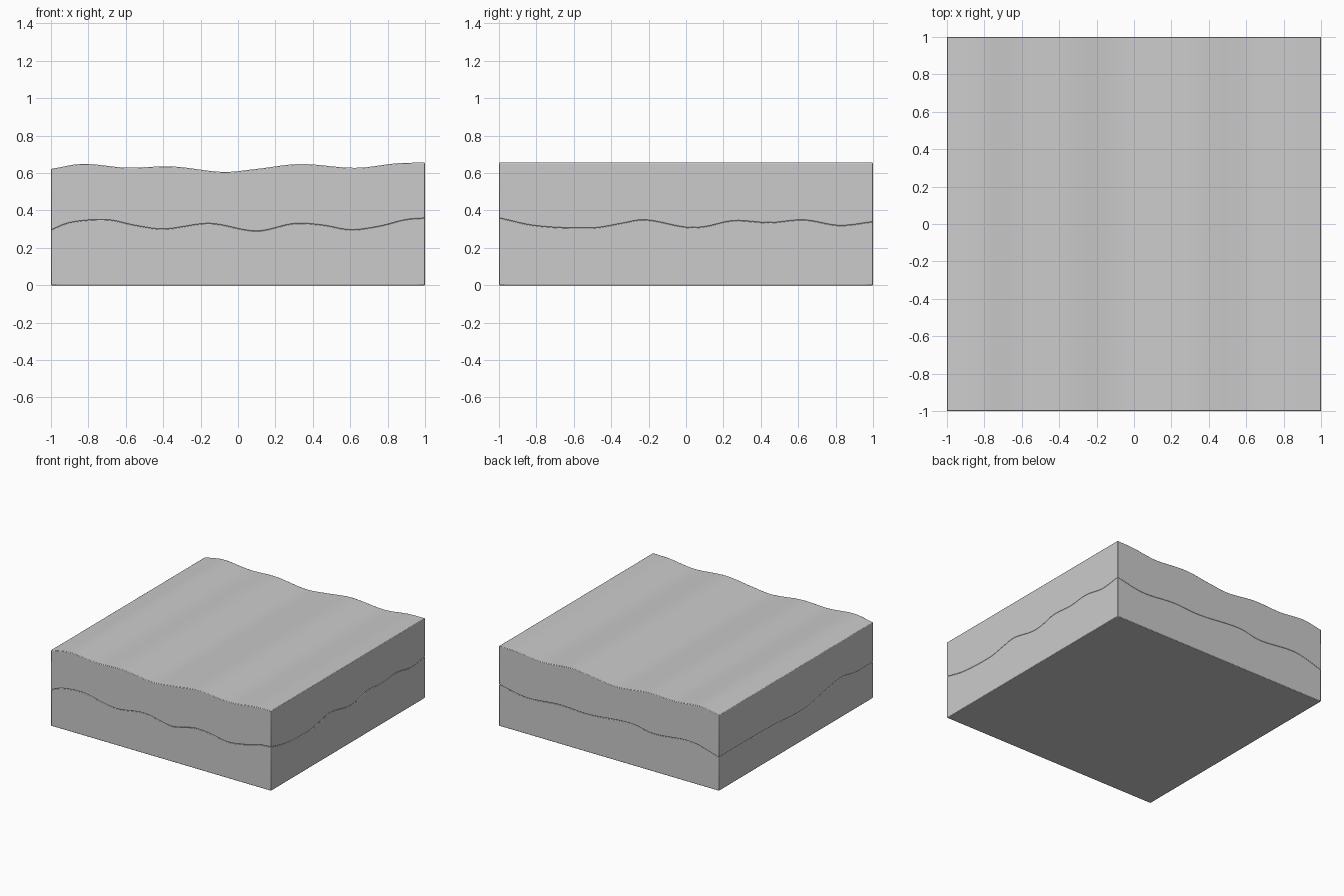
import bpy, bmesh, math

if "Cube" in bpy.data.objects:
    bpy.data.objects.remove(bpy.data.objects["Cube"])

N = 64  # grid cells per side

# Edge profiles: (position, height)
WAVE = [(-1, .622), (-.83, .649), (-.6, .629), (-.35, .635), (-.08, .606), (.1, .622),
        (.33, .648), (.63, .628), (.85, .652), (1, .656)]
FRONT = [(-1, .295), (-.9, .335), (-.7, .35), (-.55, .32), (-.4, .3), (-.15, .33), (.1, .29),
         (.3, .33), (.45, .322), (.6, .297), (.75, .315), (.9, .352), (1, .36)]
RIGHT = [(-1, .36), (-.8, .318), (-.5, .306), (-.35, .33), (-.22, .35), (0, .31), (.1, .313),
         (.25, .345), (.45, .335), (.63, .35), (.82, .32), (1, .34)]
BACK = [(-1, .275), (-.75, .335), (-.4, .31), (-.2, .34), (.2, .31), (.45, .32), (.75, .298), (1, .34)]
LEFT = [(-1, .295), (-.78, .295), (-.6, .325), (-.4, .3), (-.1, .25), (.3, .27), (.7, .275), (1, .275)]


def curve(pts, t):
    """Smooth Catmull-Rom (Hermite) interpolation through the points."""
    def slope(i):
        a, b = pts[max(i - 1, 0)], pts[min(i + 1, len(pts) - 1)]
        return (b[1] - a[1]) / (b[0] - a[0])
    i = 0
    while i < len(pts) - 2 and t > pts[i + 1][0]:
        i += 1
    (x0, y0), (x1, y1) = pts[i], pts[i + 1]
    h = x1 - x0
    s = (t - x0) / h
    return ((2*s**3 - 3*s**2 + 1) * y0 + (s**3 - 2*s**2 + s) * h * slope(i)
            + (3*s**2 - 2*s**3) * y1 + (s**3 - s**2) * h * slope(i + 1))


def seabed(x, y):
    """Uneven bed blended from the four side outlines, with inner bumps."""
    u, v = (x + 1) / 2, (y + 1) / 2
    z = (1-v) * curve(FRONT, x) + v * curve(BACK, x) + (1-u) * curve(LEFT, y) + u * curve(RIGHT, y)
    z -= ((1-u) * (1-v) * FRONT[0][1] + u * (1-v) * FRONT[-1][1]
          + (1-u) * v * BACK[0][1] + u * v * BACK[-1][1])
    return z + .03 * math.sin(7*x + 2*y) * math.cos(6*y - x) * (1 - x*x) * (1 - y*y)


def slab(name, top, bottom):
    """Closed square block between two height functions."""
    bm = bmesh.new()
    c = [-1 + 2 * i / N for i in range(N + 1)]
    hi, lo = ([[bm.verts.new((x, y, f(x, y))) for y in c] for x in c] for f in (top, bottom))
    for i in range(N):
        for j in range(N):
            for g in (hi, lo):
                bm.faces.new((g[i][j], g[i+1][j], g[i+1][j+1], g[i][j+1]))
        for e in (0, N):
            bm.faces.new((lo[i][e], lo[i+1][e], hi[i+1][e], hi[i][e]))
            bm.faces.new((lo[e][i], lo[e][i+1], hi[e][i+1], hi[e][i]))
    bmesh.ops.recalc_face_normals(bm, faces=bm.faces)
    mesh = bpy.data.meshes.new(name)
    bm.to_mesh(mesh)
    bm.free()
    obj = bpy.data.objects.new(name, mesh)
    bpy.context.collection.objects.link(obj)
    # Softened rims leave a fine groove where the layers meet
    bev = obj.modifiers.new("rim", 'BEVEL')
    bev.width, bev.segments, bev.limit_method, bev.angle_limit = .004, 2, 'ANGLE', math.radians(50)
    bpy.ops.object.select_all(action='DESELECT')
    obj.select_set(True)
    bpy.context.view_layer.objects.active = obj
    bpy.ops.object.shade_smooth_by_angle(angle=math.radians(50))
    return obj


# Lower ground layer and the rippled water layer on it
slab("ground", seabed, lambda x, y: 0)
slab("water", lambda x, y: curve(WAVE, x), seabed)
